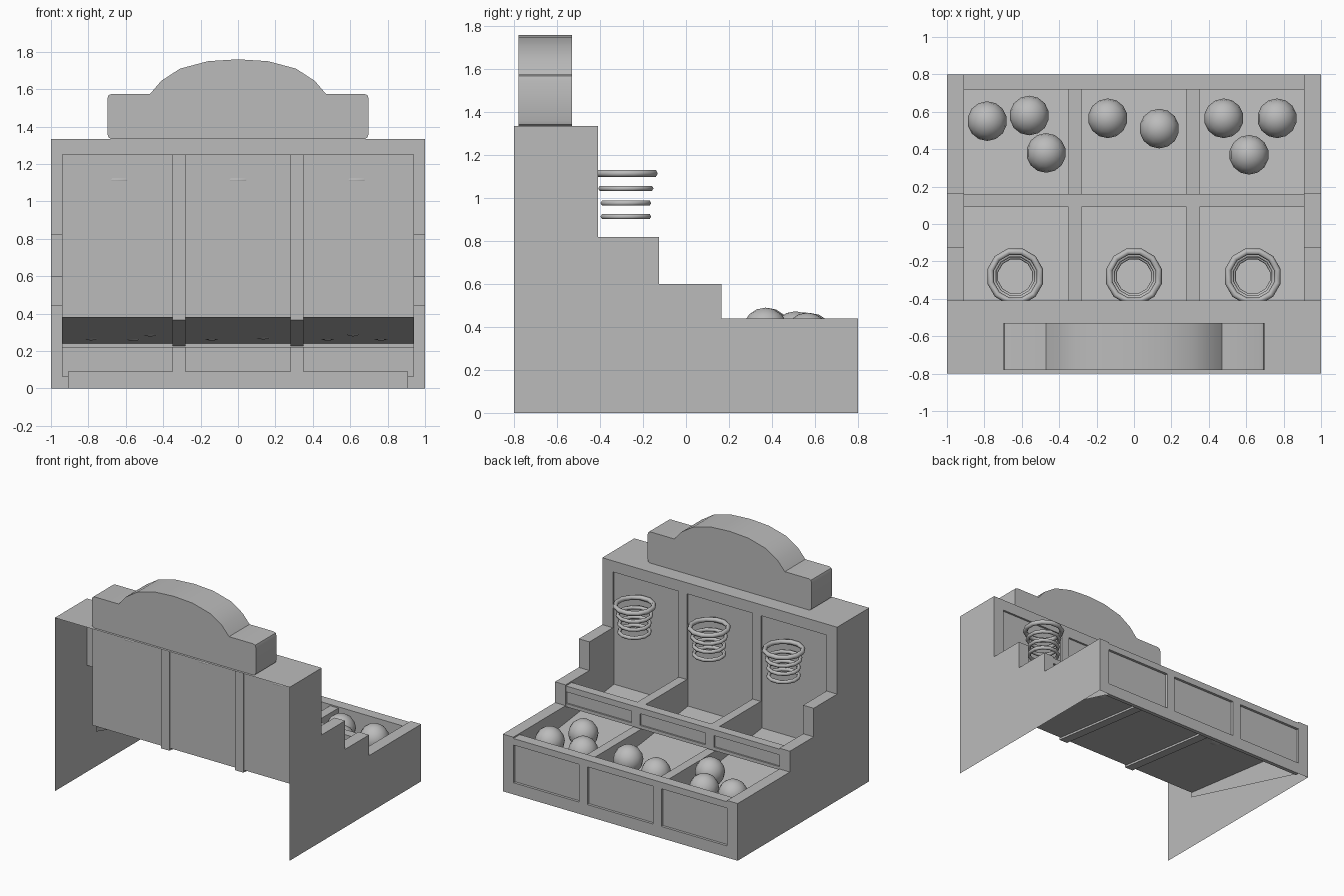
import bpy, bmesh, math
from mathutils import Vector

if "Cube" in bpy.data.objects:
    bpy.data.objects.remove(bpy.data.objects["Cube"])

grey = bpy.data.materials.new("plain_grey")
grey.diffuse_color = (0.5, 0.5, 0.5, 1)
grey.use_nodes = True
grey.node_tree.nodes["Principled BSDF"].inputs["Base Color"].default_value = grey.diffuse_color


def finish(name, bm, smooth=False):
    bmesh.ops.recalc_face_normals(bm, faces=bm.faces)
    me = bpy.data.meshes.new(name)
    bm.to_mesh(me)
    bm.free()
    me.materials.append(grey)
    ob = bpy.data.objects.new(name, me)
    bpy.context.collection.objects.link(ob)
    if smooth:
        bpy.ops.object.select_all(action='DESELECT')
        bpy.context.view_layer.objects.active = ob
        ob.select_set(True)
        bpy.ops.object.shade_smooth_by_angle(angle=math.radians(40))
    return ob


def prism(name, pts, a, b, axis='x', smooth=False):
    """Closed outline extruded from a to b; outline is (y,z) for axis x, (x,z) for axis y."""
    bm = bmesh.new()
    pos = (lambda p, t: (t, p[0], p[1])) if axis == 'x' else (lambda p, t: (p[0], t, p[1]))
    va = [bm.verts.new(pos(p, a)) for p in pts]
    vb = [bm.verts.new(pos(p, b)) for p in pts]
    bm.faces.new(va)
    bm.faces.new(vb[::-1])
    for i in range(len(pts)):
        j = (i + 1) % len(pts)
        bm.faces.new((va[i], vb[i], vb[j], va[j]))
    return finish(name, bm, smooth)


def box(name, x0, x1, y0, y1, z0, z1):
    return prism(name, [(y0, z0), (y1, z0), (y1, z1), (y0, z1)], x0, x1)


def sheet(name, path, x0, x1):
    """Open strip following a (y,z) path."""
    bm = bmesh.new()
    va = [bm.verts.new((x0, *p)) for p in path]
    vb = [bm.verts.new((x1, *p)) for p in path]
    for i in range(len(path) - 1):
        bm.faces.new((va[i], va[i + 1], vb[i + 1], vb[i]))
    return finish(name, bm)


def floor_z(y):
    return 0.38 - 0.14 * (y + 0.425) / 1.16


# Hollow stepped side walls, open at the back and bottom
steps = [(-.41, 1.335), (-.41, .82), (-.125, .82), (-.125, .6),
         (.165, .6), (.165, .44), (.8, .44), (.8, 0)]
inner = [(-.425, .34), (-.425, 1.25), (-.41, 1.25)] + steps[1:]
for s, side in ((-1, "left"), (1, "right")):
    bm = bmesh.new()
    outer = [(-.8, 0), (-.8, 1.335)] + steps
    bm.faces.new([bm.verts.new((s, *p)) for p in outer])
    finish(side + "_outer_wall", bm)
    bm = bmesh.new()
    bm.faces.new([bm.verts.new((s * .91, *p)) for p in inner])
    finish(side + "_inner_wall", bm)
    sheet(side + "_step_caps", steps, s * .91, s)

# Top cap and header strip above the back boards
sheet("top_cap", [(-.8, 1.335), (-.41, 1.335)], -1, 1)
sheet("header", [(-.41, 1.335), (-.41, 1.25), (-.425, 1.25)], -.91, .91)

# Recessed back board, sloping ball floor and front board
sheet("back_board", [(-.425, 1.25), (-.425, .38)], -.94, .94)
sheet("sloping_floor", [(-.425, .38), (.735, .24)], -.94, .94)
sheet("front_board", [(.78, .065), (.78, .4)], -.94, .94)

# Front frame
box("front_top_rail", -.91, .91, .72, .8, .38, .43)
box("front_inner_board", -.94, .94, .72, .735, .22, .40)
box("front_bottom_rail", -.91, .91, .77, .8, 0, .09)

# Middle crossbar with a recessed face
box("crossbar_core", -.91, .91, .09, .148, .43, .59)
box("crossbar_top_rail", -.91, .91, .148, .16, .545, .59)
box("crossbar_bottom_rail", -.91, .91, .148, .16, .43, .455)

# Lane dividers running down the back board and over the floor
lane = [(-.435, .365), (-.435, 1.25), (-.41, 1.25), (-.41, .59), (.12, .59),
        (.12, .42), (.725, .42), (.725, floor_z(.725) - .015)]
for s, side in ((-1, "left"), (1, "right")):
    a, b = sorted((s * .28, s * .35))
    prism(side + "_lane_divider", lane, a, b)
    box(side + "_front_stile", a, b, .77, .8, .09, .38)
    box(side + "_crossbar_stile", a, b, .148, .16, .455, .545)

# Sign board: rounded shoulders with an arched middle
half = [(0, 1.76), (.16, 1.75), (.31, 1.71), (.41, 1.645), (.47, 1.575),
        (.675, 1.575), (.692, 1.568), (.698, 1.55), (.698, 1.36), (.692, 1.342), (.68, 1.335)]
outline = half + [(-x, z) for x, z in reversed(half[1:])]
prism("sign_board", outline, -.78, -.53, axis='y', smooth=True)


def ring(name, x, y, z, r, t, n=12, m=6):
    bm = bmesh.new()
    g = [[bm.verts.new((x + (r + t * math.cos(v)) * math.cos(u),
                        y + (r + t * math.cos(v)) * math.sin(u), z + t * math.sin(v)))
          for v in (2 * math.pi * j / m for j in range(m))]
         for u in (2 * math.pi * (i + .5) / n for i in range(n))]
    for i in range(n):
        for j in range(m):
            k, l = (i + 1) % n, (j + 1) % m
            bm.faces.new((g[i][j], g[k][j], g[k][l], g[i][l]))
    ob = finish(name, bm)
    for p in ob.data.polygons:
        p.use_smooth = True


# Hoops with net rings
for x, lane_name in ((-.635, "left"), (0, "middle"), (.635, "right")):
    for k, (z, r) in enumerate(((1.115, .136), (1.045, .119), (.977, .108), (.914, .108))):
        ring(f"{lane_name}_{'hoop' if k == 0 else 'net_ring_%d' % k}", x, -.28, z, r,
             .018 if k == 0 else .014)

# Balls resting on the sloping floor
balls = [(-.785, .55), (-.56, .58), (-.47, .38), (-.14, .565),
         (.135, .51), (.48, .565), (.765, .565), (.615, .37)]
for i, (x, y) in enumerate(balls):
    bm = bmesh.new()
    bmesh.ops.create_uvsphere(bm, u_segments=14, v_segments=8, radius=.106)
    bmesh.ops.translate(bm, verts=bm.verts, vec=Vector((x, y, floor_z(y) + .1)))
    ob = finish(f"ball_{i + 1}", bm)
    for p in ob.data.polygons:
        p.use_smooth = True
